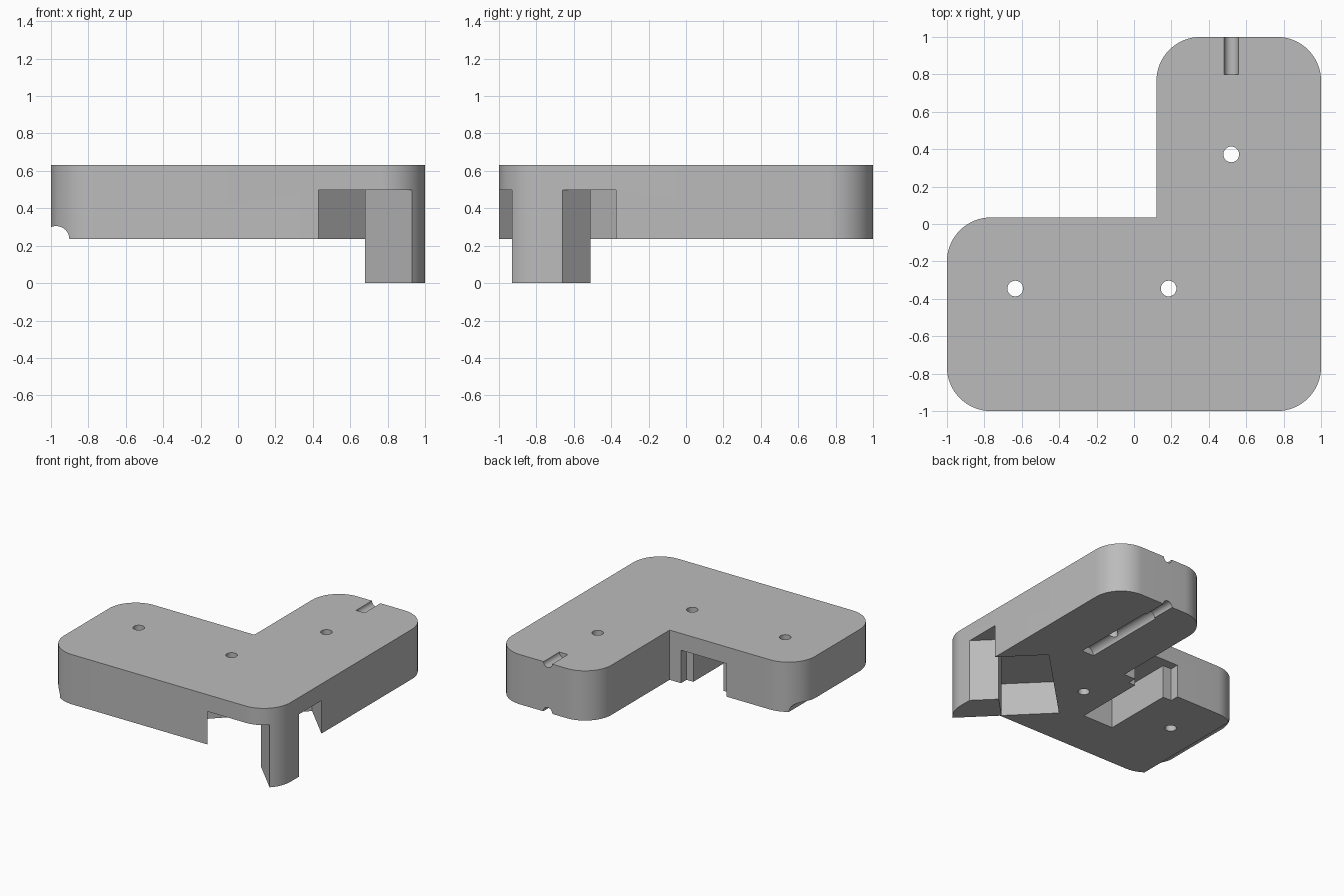
import bpy, bmesh, math
from mathutils import Matrix, Vector

cube = bpy.data.objects.get("Cube")
if cube:
    bpy.data.objects.remove(cube)

BOTTOM, TOP, CEILING, RADIUS = 0.235, 0.632, 0.498, 0.235

grey = bpy.data.materials.new("plain_grey")
grey.use_nodes = True
grey.diffuse_color = (0.5, 0.5, 0.5, 1)
grey.node_tree.nodes["Principled BSDF"].inputs["Base Color"].default_value = (0.5, 0.5, 0.5, 1)


def finish(name, bm):
    bmesh.ops.recalc_face_normals(bm, faces=bm.faces)
    mesh = bpy.data.meshes.new(name)
    bm.to_mesh(mesh)
    bm.free()
    mesh.materials.append(grey)
    obj = bpy.data.objects.new(name, mesh)
    bpy.context.collection.objects.link(obj)
    return obj


def prism(name, outline, z0, z1):
    bm = bmesh.new()
    face = bm.faces.new([bm.verts.new((x, y, z0)) for x, y in outline])
    new = bmesh.ops.extrude_face_region(bm, geom=[face])["geom"]
    bmesh.ops.translate(bm, vec=(0, 0, z1 - z0),
                        verts=[v for v in new if isinstance(v, bmesh.types.BMVert)])
    return finish(name, bm)


def box(x0, x1, y0, y1, z0, z1):
    return prism("cutter", [(x0, y0), (x1, y0), (x1, y1), (x0, y1)], z0, z1)


def rod(start, end, radius, sides=32):
    a, b = Vector(start), Vector(end)
    bm = bmesh.new()
    bmesh.ops.create_cone(bm, cap_ends=True, segments=sides, radius1=radius,
                          radius2=radius, depth=(b - a).length)
    turn = (b - a).to_track_quat('Z', 'Y').to_matrix().to_4x4()
    bm.transform(Matrix.Translation((a + b) / 2) @ turn)
    return finish("cutter", bm)


def arc(cx, cy, start, end, steps):
    angles = [math.radians(start + (end - start) * i / steps) for i in range(steps + 1)]
    return [(cx + RADIUS * math.cos(t), cy + RADIUS * math.sin(t)) for t in angles]


def cut(target, cutter):
    cutter.hide_render = True
    mod = target.modifiers.new("cut", 'BOOLEAN')
    mod.operation, mod.solver, mod.object = 'DIFFERENCE', 'EXACT', cutter
    bpy.context.view_layer.objects.active = target
    bpy.ops.object.modifier_apply(modifier=mod.name)
    bpy.data.objects.remove(cutter)


# L-shaped block with rounded outer corners
e = 1 - RADIUS
outline = (arc(-e, -e, 180, 270, 16) + arc(e, -e, 270, 360, 16) + arc(e, e, 0, 90, 16)
           + arc(0.12 + RADIUS, e, 90, 180, 16) + [(0.12, 0.035)]
           + arc(-e, 0.035 - RADIUS, 90, 180, 16))
block = prism("block", outline, BOTTOM, TOP)

# Diagonal slot across the front corner, given by x+y and x-y
slot = [((s + d) / 2, (s - d) / 2) for s, d in
        [(-0.57, 0.82), (-0.57, 3), (0.625, 3), (0.625, 0.82)]]
cut(block, prism("cutter", slot, 0.1, CEILING))

# Pocket open to the inner side wall, wider at its mouth
cut(block, box(-0.305, -0.04, -0.61, 0.1, 0.1, CEILING))
cut(block, box(-0.38, 0.02, -0.035, 0.1, 0.1, CEILING))

# Round pocket and stepped channel along x
AY, AX = -0.345, 0.52
for x0, x1, r in [(-0.8, -0.525, 0.255), (-1.1, 0.7, 0.07), (0.1, 0.15, 0.105), (0.19, 0.3, 0.085)]:
    cut(block, rod((x0, AY, BOTTOM), (x1, AY, BOTTOM), r))

# Stepped channel along y
for y0, y1, r in [(-0.5, 0.12, 0.065), (0.1, 0.8, 0.053), (0.7, 1.1, 0.04)]:
    cut(block, rod((AX, y0, BOTTOM), (AX, y1, BOTTOM), r))

# Rounded relief under the left edge
cut(block, rod((-0.972, -1.1, BOTTOM), (-0.972, 0.2, BOTTOM), 0.07))

# Cable groove on the back wall and top
cut(block, rod((AX, 1, 0.1), (AX, 1, 0.8), 0.0375))
cut(block, rod((AX, 0.8, TOP), (AX, 1.1, TOP), 0.0375))

# Through holes
for x, y in [(AX, 0.372), (-0.635, AY), (0.185, AY)]:
    cut(block, rod((x, y, 0.1), (x, y, 0.8), 0.042))

# Counterbored screw holes
for x, y in [(0.8, 0.605), (-0.6, -0.797)]:
    cut(block, rod((x, y, 0.1), (x, y, 0.8), 0.029))
    cut(block, rod((x, y, 0.45), (x, y, 0.8), 0.052))

# Corner leg hanging below the block
leg_outline = [(0.68, -0.68)] + arc(e, -e, 315, 360, 8) + [(1, -0.66), (0.85, -0.51)]
leg = prism("corner_leg", leg_outline, 0, CEILING)

# Smooth round walls, crisp edges
bpy.ops.object.select_all(action='DESELECT')
for obj in (block, leg):
    obj.select_set(True)
bpy.context.view_layer.objects.active = block
bpy.ops.object.shade_smooth_by_angle(angle=math.radians(25))
